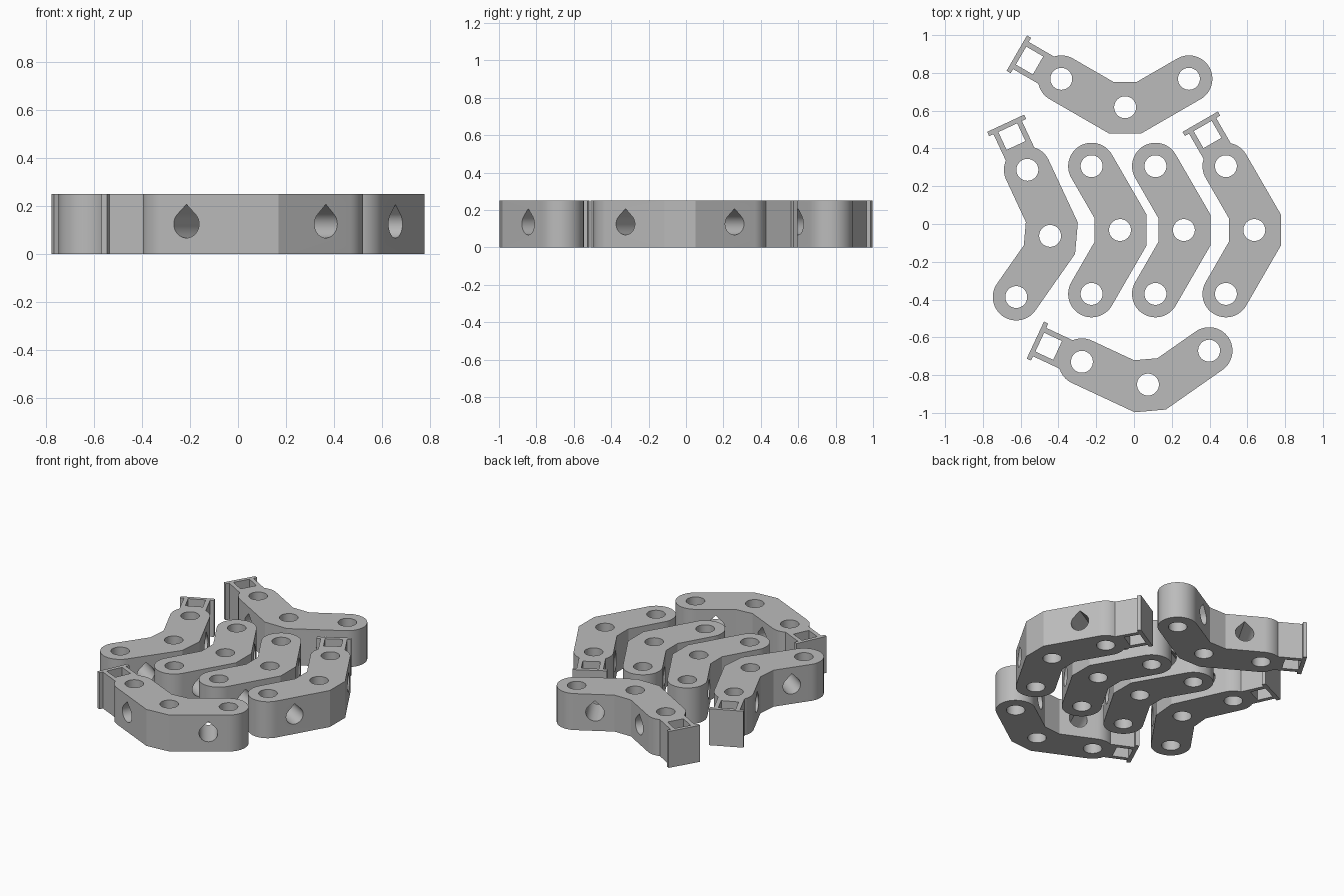
import bpy
import bmesh
from math import sin, cos, radians, asin, degrees
from mathutils import Matrix, Vector

cube = bpy.data.objects.get("Cube")
if cube:
    bpy.data.objects.remove(cube, do_unlink=True)

HEIGHT = 0.25
END_R = 0.124                 # rounded arm end
HOLE_R = 0.058                # pin holes and teardrops
END = Vector((-0.1505, 0.338))  # upper end pin, relative to the bend pin
ARM = Vector((cos(radians(120)), sin(radians(120))))
SIDE = Vector((cos(radians(30)), sin(radians(30))))
NECK, PLATE = 0.083, 0.108    # half widths of the socket

grey = bpy.data.materials.new("plain grey")
grey.use_nodes = True
grey.diffuse_color = (0.5, 0.5, 0.5, 1)
grey.node_tree.nodes["Principled BSDF"].inputs["Base Color"].default_value = (0.5, 0.5, 0.5, 1)


def arc(centre, r, a0, a1, n):
    angles = [radians(a0 + (a1 - a0) * i / n) for i in range(n + 1)]
    return [Vector((centre[0] + r * cos(a), centre[1] + r * sin(a))) for a in angles]


def prism(bm, pts, z0, z1, matrix=Matrix()):
    """Extrude a flat outline from z0 to z1, then place it."""
    low = [bm.verts.new(matrix @ Vector((p[0], p[1], z0))) for p in pts]
    top = [bm.verts.new(matrix @ Vector((p[0], p[1], z1))) for p in pts]
    bm.faces.new(low[::-1])
    bm.faces.new(top)
    for i in range(len(pts)):
        j = (i + 1) % len(pts)
        bm.faces.new((low[i], low[j], top[j], top[i]))


def flip(pts):
    return [Vector((p.x, -p.y)) for p in reversed(pts)]


def on_arm(along, across):
    """Point measured from the end pin, along and across the arm."""
    return END + ARM * along + SIDE * across


def half_outline(socket):
    pts = [Vector((0.14, 0.083))]
    if socket:
        spread = degrees(asin(NECK / END_R))
        pts += arc(END, END_R, 30, 120 - spread, 10)
        pts += [on_arm(0.247, NECK), on_arm(0.247, PLATE), on_arm(0.272, PLATE),
                on_arm(0.272, -PLATE), on_arm(0.247, -PLATE), on_arm(0.247, -NECK)]
        pts += arc(END, END_R, 120 + spread, 210, 10)
    else:
        pts += arc(END, END_R, 30, 210, 32)
    return pts + [Vector((-0.1345, 0.062))]


def make_object(name, bm):
    bmesh.ops.recalc_face_normals(bm, faces=bm.faces)
    mesh = bpy.data.meshes.new(name)
    bm.to_mesh(mesh)
    bm.free()
    obj = bpy.data.objects.new(name, mesh)
    bpy.context.scene.collection.objects.link(obj)
    return obj


def make_link(name, x, y, angle, socket=0):
    """socket: 1 on the upper end, -1 on the lower end, 0 for none."""
    # Bent bar, with the socket in its outline
    body = bmesh.new()
    prism(body, half_outline(socket == 1) + flip(half_outline(socket == -1)), 0, HEIGHT)
    link = make_object(name, body)

    # Pin holes
    cut = bmesh.new()
    lower_end = Vector((END.x, -END.y))
    for pin in (Vector((0, 0)), END, lower_end):
        prism(cut, arc(pin, HOLE_R, 0, 352.5, 47), -0.1, HEIGHT + 0.1)

    # Teardrop holes across the middle of each arm
    drop = arc((0, 0), HOLE_R, 135, 405, 36) + [Vector((0, HOLE_R * 2 ** 0.5))]
    for s in (1, -1):
        mid = on_arm(-0.125, 0)
        across = Vector((SIDE.x, s * SIDE.y, 0))
        up = Vector((0, 0, 1))
        place = Matrix((up.cross(across), up, across)).transposed().to_4x4()
        place.translation = (mid.x, s * mid.y, HEIGHT / 2)
        prism(cut, drop, -0.2, 0.2, place)

    # Square window of the socket
    if socket:
        window = [on_arm(a, b) for a, b in
                  ((0.142, 0.055), (0.246, 0.055), (0.246, -0.055), (0.142, -0.055))]
        prism(cut, window if socket == 1 else flip(window), -0.1, HEIGHT + 0.1)
    cutter = make_object("cutter", cut)
    cutter.hide_render = True

    mod = link.modifiers.new("holes", 'BOOLEAN')
    mod.operation = 'DIFFERENCE'
    mod.solver = 'EXACT'
    mod.object = cutter
    graph = bpy.context.evaluated_depsgraph_get()
    mesh = bpy.data.meshes.new_from_object(link.evaluated_get(graph))
    link.modifiers.clear()
    link.data = mesh
    bpy.data.objects.remove(cutter, do_unlink=True)

    mesh.materials.clear()
    mesh.materials.append(grey)
    link.location = (x, y, 0)
    link.rotation_euler.z = radians(angle)
    bpy.ops.object.select_all(action='DESELECT')
    link.select_set(True)
    bpy.context.view_layer.objects.active = link
    bpy.ops.object.shade_smooth_by_angle(angle=radians(25))


make_link("inner_link_right", -0.074, -0.032, 0)
make_link("inner_link_left", 0.264, -0.032, 0)
make_link("socket_link_left", 0.637, -0.032, 0, 1)
make_link("socket_link_right", -0.444, -0.063, -5, 1)
make_link("socket_link_back", -0.047, 0.618, -90, -1)
make_link("socket_link_front", 0.074, -0.85, -85, -1)
